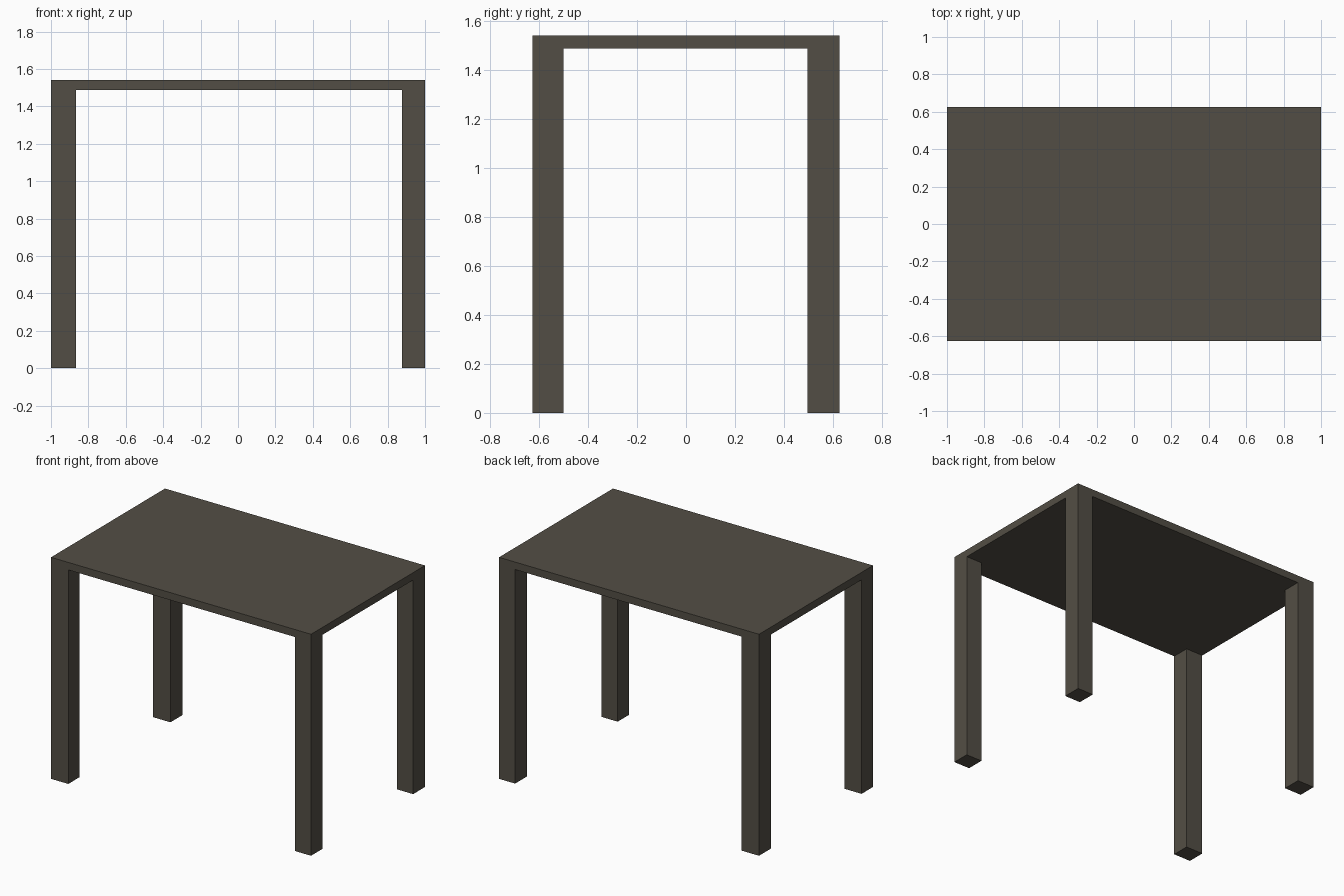
import bpy, bmesh

if "Cube" in bpy.data.objects:
    bpy.data.objects.remove(bpy.data.objects["Cube"])

HEIGHT, UNDERSIDE = 1.54, 1.488
XS = (-1.0, -0.867, 0.876, 1.0)          # outer and inner leg edges across
YS = (-0.626, -0.501, 0.496, 0.626)      # outer and inner leg edges in depth

wood = bpy.data.materials.new("dark_grey_brown")
wood.diffuse_color = (0.086, 0.076, 0.059, 1.0)
wood.use_nodes = True
wood.node_tree.nodes["Principled BSDF"].inputs["Base Color"].default_value = wood.diffuse_color

bm = bmesh.new()

# Underside of the table top as a 3 x 3 grid whose corners match the legs
grid = [[bm.verts.new((x, y, UNDERSIDE)) for y in YS] for x in XS]
cells = {}
for i in range(3):
    for j in range(3):
        cells[i, j] = bm.faces.new((grid[i][j], grid[i][j + 1],
                                    grid[i + 1][j + 1], grid[i + 1][j]))


def extrude_to(faces, z, keep):
    """Extrude faces straight to height z, optionally keeping the originals."""
    new = bmesh.ops.extrude_face_region(bm, geom=faces, use_keep_orig=keep)["geom"]
    for v in new:
        if isinstance(v, bmesh.types.BMVert):
            v.co.z = z
    if not keep:
        bmesh.ops.delete(bm, geom=[f for f in faces if f.is_valid], context='FACES')


# Table top slab
extrude_to(list(cells.values()), HEIGHT, True)

# Four legs, flush with the corners of the slab
for i in (0, 2):
    for j in (0, 2):
        extrude_to([cells[i, j]], 0.0, False)

bmesh.ops.recalc_face_normals(bm, faces=bm.faces[:])
# Merge the coplanar faces into clean flat panels
bmesh.ops.dissolve_limit(bm, angle_limit=0.01, verts=bm.verts[:], edges=bm.edges[:])

mesh = bpy.data.meshes.new("table")
bm.to_mesh(mesh)
bm.free()
mesh.materials.append(wood)
bpy.context.collection.objects.link(bpy.data.objects.new("table", mesh))
